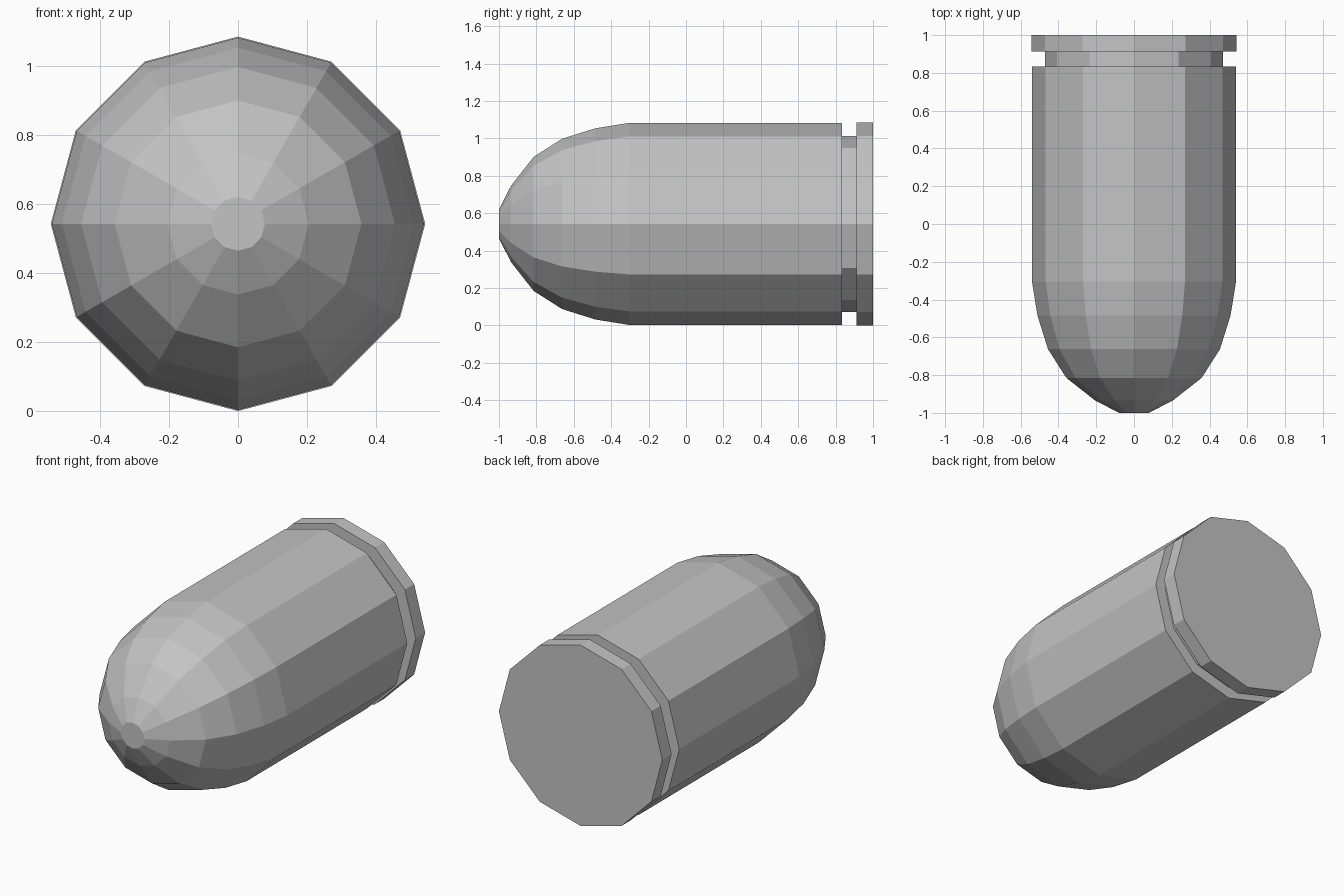
import bpy
import bmesh
from math import cos, sin, pi

cube = bpy.data.objects.get("Cube")
if cube:
    bpy.data.objects.remove(cube, do_unlink=True)

SIDES = 12
AXIS_Z = 0.543

metal = bpy.data.materials.new("grey metal")
metal.use_nodes = True
grey = (0.55, 0.55, 0.55, 1)
metal.diffuse_color = grey
metal.node_tree.nodes["Principled BSDF"].inputs["Base Color"].default_value = grey


def lathe(name, profile):
    """Spin (y, radius) points around the long axis and cap both ends."""
    bm = bmesh.new()
    rings = []
    for y, r in profile:
        rings.append([bm.verts.new((r * sin(2 * pi * i / SIDES), y,
                                    AXIS_Z + r * cos(2 * pi * i / SIDES)))
                      for i in range(SIDES)])
    for a, b in zip(rings, rings[1:]):
        for i in range(SIDES):
            j = (i + 1) % SIDES
            bm.faces.new((a[i], a[j], b[j], b[i]))
    bm.faces.new(rings[0])
    bm.faces.new(rings[-1])
    bmesh.ops.recalc_face_normals(bm, faces=bm.faces)
    mesh = bpy.data.meshes.new(name)
    bm.to_mesh(mesh)
    bm.free()
    mesh.materials.append(metal)
    obj = bpy.data.objects.new(name, mesh)
    bpy.context.collection.objects.link(obj)
    return obj


# Rounded nose, straight casing, extraction groove and rear rim in one shell
lathe("cartridge", [
    (-1.0, 0.078), (-0.935, 0.205), (-0.815, 0.358), (-0.663, 0.455),
    (-0.485, 0.511), (-0.305, 0.54),
    (0.835, 0.54), (0.835, 0.47), (0.912, 0.47),
    (0.912, 0.543), (1.0, 0.543),
])
